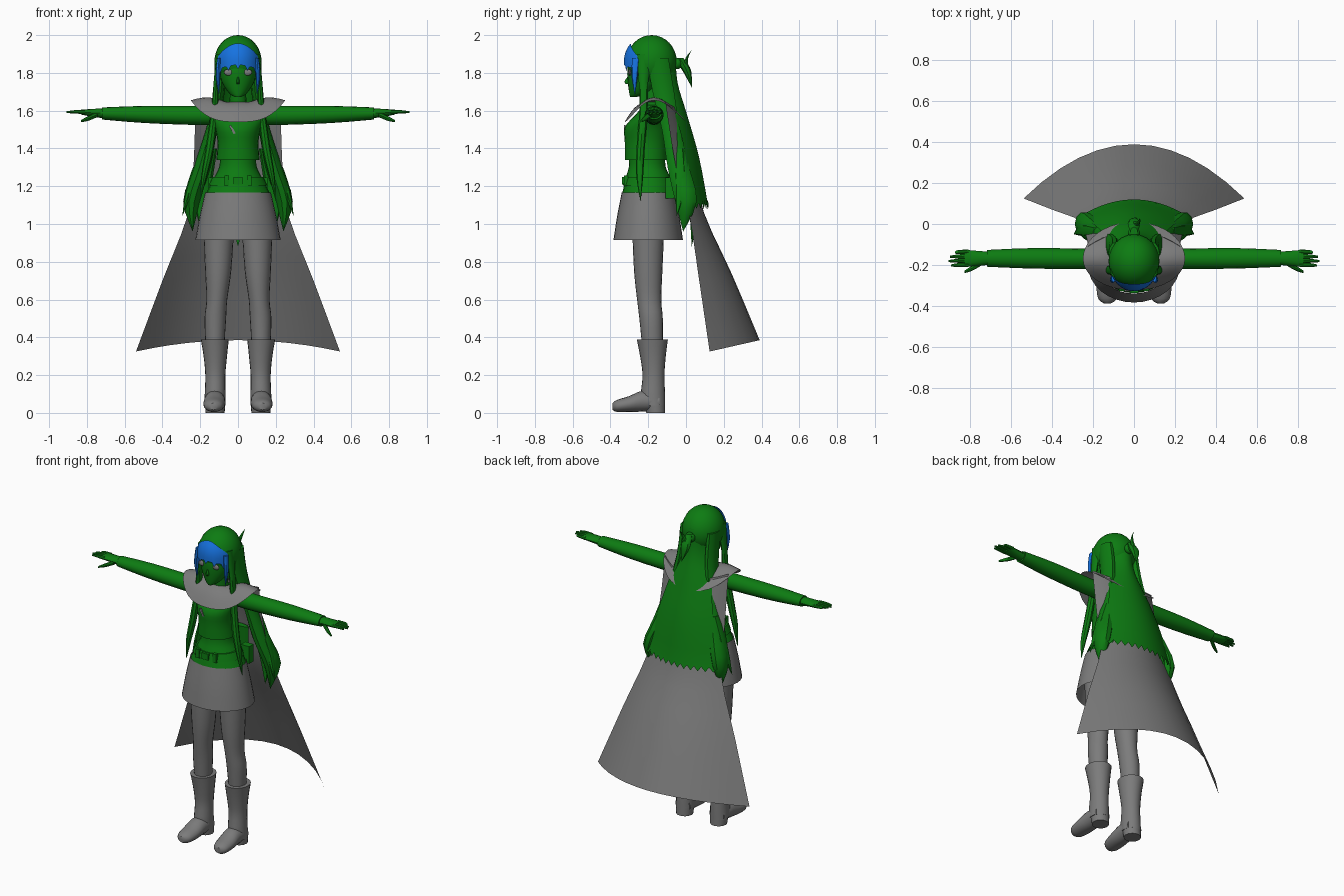
import bpy, bmesh
from math import sin, cos, pi, sqrt, radians

if "Cube" in bpy.data.objects:
    bpy.data.objects.remove(bpy.data.objects["Cube"])


def material(name, rgb):
    m = bpy.data.materials.new(name)
    m.use_nodes = True
    m.diffuse_color = (*rgb, 1)
    m.node_tree.nodes["Principled BSDF"].inputs["Base Color"].default_value = (*rgb, 1)
    return m


GREEN = material("leaf green", (0.004, 0.2, 0.006))
GRAY = material("mid gray", (0.2, 0.2, 0.2))
BLUE = material("bright blue", (0.008, 0.17, 0.75))
made = []


def finish(name, bm, mat, closed=True):
    bmesh.ops.remove_doubles(bm, verts=bm.verts, dist=0.0002)
    if closed:
        bmesh.ops.recalc_face_normals(bm, faces=bm.faces)
    mesh = bpy.data.meshes.new(name)
    bm.to_mesh(mesh)
    bm.free()
    mesh.materials.append(mat)
    obj = bpy.data.objects.new(name, mesh)
    bpy.context.collection.objects.link(obj)
    made.append(obj)
    return obj


def smooth_rows(rows, steps=3):
    """Catmull-Rom interpolation between section rows."""
    out = []
    for i in range(len(rows) - 1):
        a, b, c, d = rows[max(i - 1, 0)], rows[i], rows[i + 1], rows[min(i + 2, len(rows) - 1)]
        for s in range(steps):
            t = s / steps
            out.append([q + t / 2 * (r - p + t * (2 * p - 5 * q + 4 * r - s4 + t * (3 * (q - r) + s4 - p)))
                        for p, q, r, s4 in zip(a, b, c, d)])
    return out + [list(rows[-1])]


def loft(name, mat, rows, axis="z", n=16, mirror=False, caps=True, steps=3):
    """Elliptic sections: position on axis, two centre values, two radii."""
    for side in ((1, -1) if mirror else (1,)):
        bm = bmesh.new()
        rings = []
        for p, a, b, ra, rb in smooth_rows(rows, steps):
            ring = []
            for k in range(n):
                u = a + max(ra, 0) * cos(2 * pi * k / n)
                v = b + max(rb, 0) * sin(2 * pi * k / n)
                x, y, z = {"z": (u, v, p), "y": (u, p, v), "x": (p, u, v)}[axis]
                ring.append(bm.verts.new((x * side, y, z)))
            rings.append(ring)
        for r, s in zip(rings, rings[1:]):
            for k in range(n):
                bm.faces.new((r[k], r[(k + 1) % n], s[(k + 1) % n], s[k]))
        if caps:
            bm.faces.new(rings[0])
            bm.faces.new(rings[-1])
        tag = {1: "left_", -1: "right_"}[side] if mirror else ""
        finish(tag + name, bm, mat)


def sheet(name, mat, nu, nv, fn):
    """Open surface from a function of column and row fractions."""
    bm = bmesh.new()
    g = [[bm.verts.new(fn(i / nu, j / nv)) for i in range(nu + 1)] for j in range(nv + 1)]
    for j in range(nv):
        for i in range(nu):
            bm.faces.new((g[j][i], g[j][i + 1], g[j + 1][i + 1], g[j + 1][i]))
    finish(name, bm, mat, False)


def drape(name, mat, rows, nu, steps, jag=0):
    """Curved hanging cloth. Rows: centre z, centre y, half width, edge y, edge z."""
    rows = smooth_rows(rows, steps)
    last = len(rows) - 1

    def point(s, t):
        zc, yc, w, ye, ze = rows[round(t * last)]
        u = 2 * s - 1
        tooth = jag * (round(s * nu) % 2) if t == 1 else 0
        return (w * u, yc - (yc - ye) * u * u, zc - (zc - ze) * u * u + tooth)
    sheet(name, mat, nu, last, point)


def ball(name, mat, at, size):
    bm = bmesh.new()
    bmesh.ops.create_uvsphere(bm, u_segments=24, v_segments=16, radius=1)
    bmesh.ops.scale(bm, vec=size, verts=bm.verts)
    bmesh.ops.translate(bm, vec=at, verts=bm.verts)
    finish(name, bm, mat)


def box(name, mat, at, size, turn=0):
    bm = bmesh.new()
    bmesh.ops.create_cube(bm, size=1)
    bmesh.ops.scale(bm, vec=size, verts=bm.verts)
    finish(name, bm, mat)
    made[-1].location = at
    made[-1].rotation_euler.y = radians(turn)


# Head, face and neck
ball("hair_cap", GREEN, (0, -.182, 1.86), (.125, .133, .14))
loft("face", GREEN, [(1.672, 0, -.28, .015, .015), (1.69, 0, -.25, .045, .05), (1.75, 0, -.22, .085, .088),
                     (1.82, 0, -.205, .1, .105), (1.92, 0, -.19, .09, .1)], n=24)
loft("nose", GREEN, [(1.74, 0, -.306, .008, .012), (1.755, 0, -.31, .008, .015), (1.785, 0, -.3, .004, .006)], n=8)
loft("neck", GREEN, [(1.58, 0, -.17, .05, .045), (1.72, 0, -.185, .04, .042)])
for sx, side in ((1, "left"), (-1, "right")):
    ball(side + "_eye", GRAY, (.05 * sx, -.298, 1.803), (.024, .008, .017))


# Fringe wrapped round the forehead
def fringe_point(s, t):
    u = 2 * s - 1
    a = u * 1.05
    top = 1.957 - .07 * u * u
    low = 1.845 - .025 * abs(u) - .025 * (round(s * 20) % 4 == 2)
    z = top + (low - top) * t
    r = sqrt(1 - (max(z - 1.86, 0) / .146) ** 2)
    return (.124 * r * sin(a), -.185 - .144 * r * cos(a), z)


sheet("fringe", BLUE, 20, 6, fringe_point)
loft("fringe_lock", BLUE, [(1.88, .1, -.265, .01, .02), (1.78, .106, -.272, .012, .016),
                           (1.68, .1, -.27, 0, 0)], n=8, mirror=True)

# Long hair: back sheet, side locks, front locks and inner tips
drape("back_hair", GREEN, [(1.9, -.055, .118, -.17, 1.9), (1.75, -.045, .12, -.16, 1.75),
                           (1.58, .005, .145, -.06, 1.58), (1.35, .07, .2, 0, 1.35),
                           (1.08, .12, .275, .03, 1.08)], 26, 4, .03)
loft("side_hair", GREEN, [(1.88, .095, -.15, .03, .06), (1.7, .1, -.12, .03, .06), (1.5, .14, -.08, .03, .05),
                          (1.3, .19, -.04, .045, .06), (1.12, .245, 0, .045, .06),
                          (.96, .24, -.015, 0, 0)], n=10, mirror=True)
loft("outer_lock", GREEN, [(1.4, .18, -.04, .02, .03), (1.2, .25, -.03, .022, .03),
                           (1.04, .295, -.05, 0, 0)], n=8, mirror=True)
loft("inner_lock", GREEN, [(1.4, .14, -.04, .03, .03), (1.15, .19, .01, .04, .03),
                           (.98, .2, -.01, 0, 0)], n=8, mirror=True)
loft("front_lock", GREEN, [(1.9, .1, -.22, .015, .04), (1.75, .115, -.225, .014, .025), (1.6, .125, -.225, .018, .022),
                           (1.4, .15, -.24, .022, .022), (1.25, .18, -.245, .015, .018),
                           (1.12, .2, -.24, 0, 0)], n=8, mirror=True)
loft("centre_tip", GREEN, [(1.3, 0, .02, .06, .02), (1.05, 0, .04, .04, .02), (.88, 0, .03, 0, 0)], n=8)

# Small tied tail on the back of the head
ball("hair_knot", GREEN, (0, -.045, 1.85), (.03, .025, .03))
loft("tail", GREEN, [(1.88, 0, -.035, .018, .02), (1.83, 0, -.005, .03, .025), (1.79, 0, .012, .025, .018),
                     (1.72, .01, .032, 0, 0)], n=8)
loft("tail_flick", GREEN, [(1.83, 0, 0, .015, .015), (1.88, .02, .005, .01, .008), (1.92, .03, .03, 0, 0)], n=6)

# Jacket, waist and belt
loft("jacket", GREEN, [(1.34, 0, -.212, .115, .112), (1.43, 0, -.212, .108, .112), (1.51, 0, -.21, .122, .115),
                       (1.57, 0, -.19, .14, .085), (1.63, 0, -.17, .07, .05)], n=24)
loft("waist", GREEN, [(1.36, 0, -.205, .095, .095), (1.3, 0, -.205, .1, .098), (1.24, 0, -.2, .13, .12),
                      (1.16, 0, -.2, .17, .138)], n=24)
loft("belt", GREEN, [(1.205, 0, -.2, .155, .134), (1.25, 0, -.2, .135, .124)], n=24, steps=1)
for sx, side in ((1, "left"), (-1, "right")):
    box(side + "_pouch", GREEN, (.125 * sx, -.085, 1.19), (.06, .045, .11))
    box(side + "_belt_loop", GREEN, (.06 * sx, -.318, 1.228), (.025, .02, .055))
box("buckle", GREEN, (0, -.33, 1.228), (.045, .015, .04))
box("jacket_pin", GRAY, (-.03, -.325, 1.5), (.012, .009, .05), -30)

# Shoulder capelet, peaked over each arm
def capelet_point(s, t):
    a = 2 * pi * s
    back = cos(a) < 0
    rx = .06 + .19 * t
    ry = .055 + (.125 if back else .1) * t
    rim = 1.54 + .115 * abs(sin(a)) ** 3
    return (rx * sin(a), -.17 - ry * cos(a), 1.645 + (rim - 1.645) * t + .02 * sin(pi * t))


sheet("capelet", GRAY, 40, 6, capelet_point)

# Cape and skirt
drape("cape", GRAY, [(1.6, -.035, .225, -.11, 1.65), (1.31, .045, .235, -.055, 1.31), (1.06, .095, .262, .015, 1.06),
                     (.73, .245, .4, .07, .7), (.385, .39, .54, .125, .325)], 12, 3)
loft("skirt", GRAY, [(1.168, 0, -.2, .174, .14), (1.04, 0, -.2, .203, .165), (.915, 0, -.2, .226, .184)],
     n=32, caps=False)

# Arms and hands
loft("arm", GREEN, [(.1, -.17, 1.575, .05, .05), (.25, -.17, 1.575, .05, .05), (.5, -.168, 1.58, .05, .045),
                    (.72, -.168, 1.585, .041, .032)], axis="x", mirror=True)
loft("palm", GREEN, [(.7, -.168, 1.585, .032, .026), (.76, -.168, 1.588, .036, .022),
                     (.83, -.168, 1.592, .042, .013)], axis="x", n=12, mirror=True)
for i, reach in enumerate((.875, .9, .908, .895)):
    y = -.136 - .021 * i
    loft("finger_%d" % (i + 1), GREEN, [(.81, y, 1.592, .011, .011), (.86, y * 1.01, 1.594, .01, .009),
                                        (reach, y * 1.02, 1.592, .005, .005)], axis="x", n=8, mirror=True)
loft("thumb", GREEN, [(.745, -.188, 1.58, .014, .014), (.79, -.215, 1.56, .013, .013),
                      (.83, -.235, 1.545, .006, .006)], axis="x", n=8, mirror=True)

# Legs and boots
loft("leg", GRAY, [(.98, .102, -.2, .082, .085), (.75, .105, -.2, .069, .075), (.6, .112, -.195, .055, .064),
                   (.5, .12, -.185, .057, .062), (.36, .122, -.178, .05, .055)], n=20, mirror=True)
loft("boot_shaft", GRAY, [(.388, .123, -.178, .074, .082), (.3, .12, -.175, .062, .068), (.2, .12, -.172, .053, .058),
                          (.1, .121, -.175, .055, .064), (.04, .122, -.17, .056, .06)], n=20, mirror=True)
loft("boot_foot", GRAY, [(-.388, .13, .034, .018, .018), (-.365, .129, .037, .046, .032), (-.3, .126, .047, .058, .042),
                         (-.23, .123, .062, .056, .055), (-.14, .121, .06, .053, .045)], axis="y", mirror=True)
loft("boot_heel", GRAY, [(0, .121, -.16, .05, .05), (.05, .121, -.165, .054, .054)], n=20, mirror=True, steps=1)

# Soft shading with crisp rims
bpy.ops.object.select_all(action="DESELECT")
for obj in made:
    obj.select_set(True)
bpy.context.view_layer.objects.active = made[0]
bpy.ops.object.shade_smooth_by_angle(angle=radians(40))
